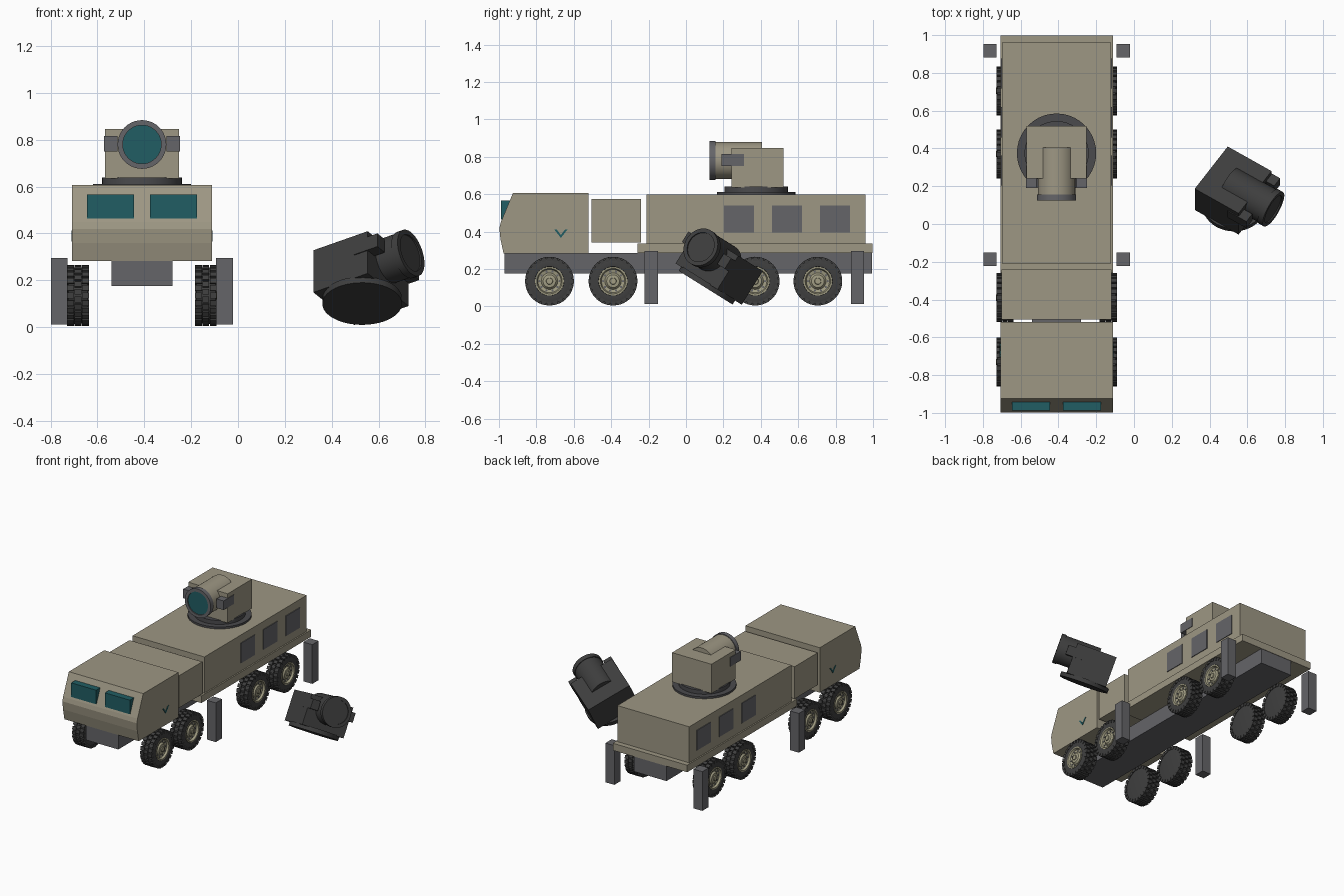
import bpy, bmesh
from math import radians, pi, cos, sin
from mathutils import Matrix, Vector

cube = bpy.data.objects.get("Cube")
if cube:
    bpy.data.objects.remove(cube, do_unlink=True)


def material(name, rgb):
    m = bpy.data.materials.new(name)
    m.use_nodes = True
    m.diffuse_color = (*rgb, 1)
    m.node_tree.nodes["Principled BSDF"].inputs["Base Color"].default_value = (*rgb, 1)
    return m


TAN = material("desert tan", (0.34, 0.31, 0.23))
RIM = material("rim khaki", (0.36, 0.34, 0.23))
GREY = material("steel grey", (0.13, 0.13, 0.14))
DARK = material("turntable grey", (0.07, 0.07, 0.075))
RUBBER = material("rubber", (0.05, 0.05, 0.05))
BLACK = material("charred black", (0.048, 0.048, 0.048))
TEAL = material("teal glass", (0.015, 0.11, 0.125))

CX = -0.41  # truck centre line


def finish(name, bm, mat, matrix=Matrix(), smooth=False):
    bmesh.ops.recalc_face_normals(bm, faces=bm.faces)
    me = bpy.data.meshes.new(name)
    bm.to_mesh(me)
    bm.free()
    me.materials.append(mat)
    ob = bpy.data.objects.new(name, me)
    bpy.context.collection.objects.link(ob)
    ob.matrix_world = matrix
    if smooth:
        bpy.ops.object.select_all(action='DESELECT')
        ob.select_set(True)
        bpy.context.view_layer.objects.active = ob
        bpy.ops.object.shade_smooth_by_angle(angle=radians(35))
    return ob


def add_box(bm, x, y, z, matrix=Matrix()):
    size = Vector((x[1] - x[0], y[1] - y[0], z[1] - z[0]))
    mid = Vector((x[0] + x[1], y[0] + y[1], z[0] + z[1])) / 2
    bmesh.ops.create_cube(bm, size=1, matrix=matrix @ Matrix.Translation(mid) @ Matrix.Diagonal((*size, 1)))


def box(name, x, y, z, mat, matrix=Matrix()):
    bm = bmesh.new()
    add_box(bm, x, y, z)
    return finish(name, bm, mat, matrix)


def prism(name, profile, x0, x1, mat):
    """Extrude a (y, z) outline along x."""
    bm = bmesh.new()
    face = bm.faces.new([bm.verts.new((x0, y, z)) for y, z in profile])
    out = bmesh.ops.extrude_face_region(bm, geom=[face])
    verts = [g for g in out["geom"] if isinstance(g, bmesh.types.BMVert)]
    bmesh.ops.translate(bm, verts=verts, vec=(x1 - x0, 0, 0))
    return finish(name, bm, mat)


def lathe(name, profile, axis, mat, matrix=Matrix(), steps=40):
    """Spin (radius, distance) points around the x, y or z axis."""
    bm = bmesh.new()
    verts = [bm.verts.new((r, 0, d)) for r, d in profile]
    edges = [bm.edges.new(p) for p in zip(verts, verts[1:])]
    bmesh.ops.spin(bm, geom=verts + edges, cent=(0, 0, 0), axis=(0, 0, 1), angle=2 * pi, steps=steps)
    bmesh.ops.remove_doubles(bm, verts=bm.verts, dist=0.0005)
    turn = {"x": Matrix.Rotation(pi / 2, 4, 'Y'), "y": Matrix.Rotation(pi / 2, 4, 'X'), "z": Matrix()}[axis]
    bmesh.ops.transform(bm, matrix=turn, verts=bm.verts)
    return finish(name, bm, mat, matrix, True)


def disc(name, r, d0, d1, axis, mat, matrix=Matrix()):
    return lathe(name, [(0, d0), (r, d0), (r, d1), (0, d1)], axis, mat, matrix)


# Cab with sloped windscreen, windows and door chevrons
prism("cab", [(-0.975, 0.282), (-0.992, 0.36), (-0.998, 0.42), (-0.99, 0.45), (-0.925, 0.607),
              (-0.52, 0.607), (-0.52, 0.282)], CX - 0.298, CX + 0.298, TAN)
chevron = [(-0.705, 0.412), (-0.692, 0.412), (-0.669, 0.382), (-0.646, 0.412), (-0.633, 0.412), (-0.669, 0.366)]
for side, s in (("left", 1), ("right", -1)):
    x = sorted((CX + s * 0.035, CX + s * 0.235))
    box(side + "_windscreen", x, (-0.988, -0.94), (0.465, 0.567), TEAL)
    prism(side + "_door_chevron", chevron, CX + s * 0.296, CX + s * 0.301, TEAL)

# Body boxes, deck and chassis
box("equipment_box", (CX - 0.292, CX + 0.292), (-0.505, -0.24), (0.342, 0.575), TAN)
box("rear_body", (CX - 0.288, CX + 0.288), (-0.21, 0.96), (0.335, 0.597), TAN)
box("deck", (CX - 0.298, CX + 0.298), (-0.26, 0.998), (0.285, 0.336), TAN)
box("chassis", (CX - 0.13, CX + 0.13), (-0.97, 0.995), (0.175, 0.286), GREY)

# Side panels and stabiliser legs
for side, s in (("left", 1), ("right", -1)):
    for i, y in enumerate((0.283, 0.539, 0.797)):
        x = sorted((CX + s * 0.285, CX + s * 0.293))
        box(f"{side}_side_panel_{i + 1}", x, (y - 0.08, y + 0.08), (0.395, 0.54), GREY)
    for end, y in (("front", -0.187), ("rear", 0.917)):
        x = sorted((CX + s * 0.317, CX + s * 0.388))
        box(f"{end}_{side}_stabiliser", x, (y - 0.036, y + 0.036), (0.012, 0.296), GREY)


# Wheels, outer face towards local +x
def wheel(name, matrix):
    lathe(name + "_tyre", [(0, -0.038), (0.1, -0.045), (0.119, -0.04), (0.121, 0.04), (0.104, 0.046),
                           (0.078, 0.044), (0.074, 0.02), (0, 0.02)], "x", RUBBER, matrix)
    lathe(name + "_rim", [(0.077, 0.03), (0.077, 0.046), (0.068, 0.046), (0.062, 0.032), (0.044, 0.028),
                          (0.034, 0.04), (0.018, 0.042), (0.016, 0.048), (0, 0.048)], "x", RIM, matrix)
    tread, holes = bmesh.new(), bmesh.new()
    count = 24
    for i in range(count):
        for row, x in enumerate(((-0.046, -0.017), (-0.014, 0.014), (0.017, 0.046))):
            spin = Matrix.Rotation(2 * pi * (i + 0.5 * (row % 2)) / count, 4, 'X')
            add_box(tread, x, (-0.012, 0.012), (0.108, 0.13), spin)
    for i in range(10):
        a = 2 * pi * i / 10
        hole = Matrix.Translation((0.031, 0.053 * cos(a), 0.053 * sin(a))) @ Matrix.Rotation(pi / 2, 4, 'Y')
        bmesh.ops.create_cone(holes, cap_ends=True, segments=8, radius1=0.006, radius2=0.006,
                              depth=0.006, matrix=hole)
    finish(name + "_tread", tread, RUBBER, matrix)
    finish(name + "_rim_holes", holes, GREY, matrix)


for i, y in enumerate((-0.73, -0.39, 0.37, 0.705)):
    for side, s in (("left", 1), ("right", -1)):
        facing = Matrix.Rotation(0 if s > 0 else pi, 4, 'Z')
        wheel(f"{side}_wheel_{i + 1}", Matrix.Translation((CX + s * 0.273, y, 0.135)) @ facing)


# Sensor turret, standing on its origin and facing local -y
def turret(name, matrix, body, trim, base, glass):
    disc(name + "_base", 0.17, 0, 0.03, "z", base, matrix)
    box(name + "_housing", (-0.158, 0.158), (-0.133, 0.145), (0.025, 0.237), body, matrix)
    # Distance runs along -y for the barrel parts
    disc(name + "_barrel", 0.099, -0.03, 0.222, "y", body, matrix @ Matrix.Translation((0, 0, 0.17)))
    lathe(name + "_lens_ring", [(0.099, 0.218), (0.104, 0.218), (0.104, 0.25), (0.082, 0.25), (0.082, 0.24)],
          "y", trim, matrix @ Matrix.Translation((0, 0, 0.17)))
    disc(name + "_lens", 0.083, 0.22, 0.243, "y", glass, matrix @ Matrix.Translation((0, 0, 0.17)))
    for side, s in (("left", 1), ("right", -1)):
        box(f"{name}_{side}_pod", sorted((s * 0.105, s * 0.162)), (-0.185, -0.065), (0.14, 0.206), trim, matrix)


disc("turntable", 0.21, 0.596, 0.611, "z", DARK, Matrix.Translation((CX, 0.375, 0)))
turret("turret", Matrix.Translation((CX, 0.375, 0.61)), TAN, GREY, DARK, TEAL)

# Loose burnt turret lying tilted beside the truck
tilt = Matrix.Rotation(radians(-32), 4, 'X') @ Matrix.Rotation(radians(56.5), 4, 'Z')
turret("burnt_turret", Matrix.Translation((0.53, 0.105, 0.1)) @ tilt, BLACK, BLACK, BLACK, BLACK)
